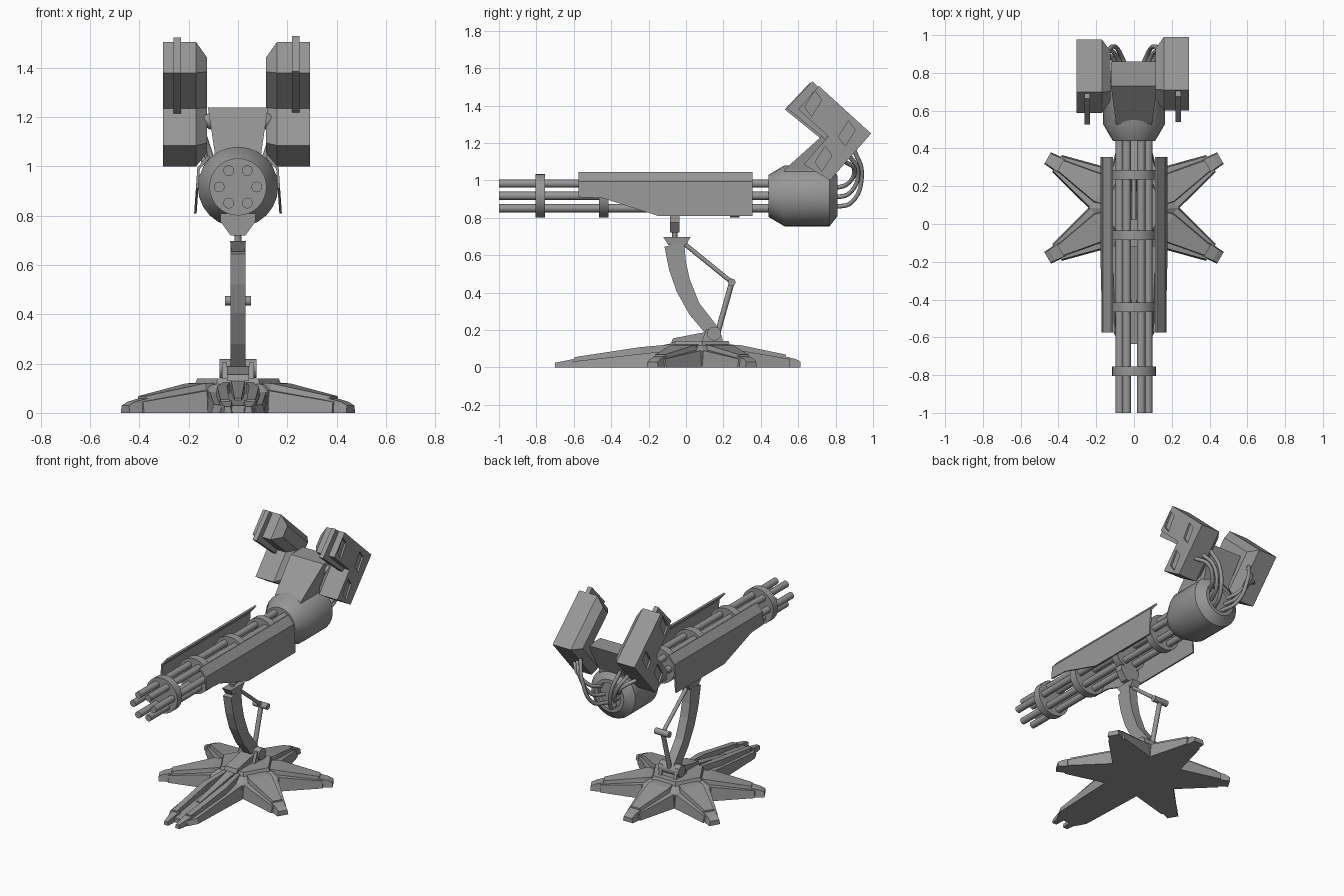
import bpy, bmesh, math
from mathutils import Vector, Matrix

cube = bpy.data.objects.get("Cube")
if cube:
    bpy.data.objects.remove(cube)

grey = bpy.data.materials.new("gunmetal_grey")
grey.use_nodes = True
grey.diffuse_color = (0.31, 0.31, 0.31, 1)
grey.node_tree.nodes["Principled BSDF"].inputs["Base Color"].default_value = (0.31, 0.31, 0.31, 1)

AXIS = 0.917       # height of the gun axis
BASE_Y = 0.085     # centre of the star base


def loft(name, rings, smooth=False):
    """Skin a list of equal-length rings and cap both ends."""
    bm = bmesh.new()
    rows = [[bm.verts.new(p) for p in ring] for ring in rings]
    n = len(rows[0])
    for a, b in zip(rows, rows[1:]):
        for i in range(n):
            j = (i + 1) % n
            bm.faces.new((a[i], a[j], b[j], b[i]))
    bm.faces.new(rows[0])
    bm.faces.new(rows[-1])
    bmesh.ops.recalc_face_normals(bm, faces=bm.faces)
    mesh = bpy.data.meshes.new(name)
    bm.to_mesh(mesh)
    bm.free()
    mesh.materials.append(grey)
    ob = bpy.data.objects.new(name, mesh)
    bpy.context.collection.objects.link(ob)
    if smooth:
        bpy.ops.object.select_all(action='DESELECT')
        ob.select_set(True)
        bpy.context.view_layer.objects.active = ob
        bpy.ops.object.shade_smooth_by_angle(angle=math.radians(35))
    return ob


def turned(name, start, end, stations, sides=16):
    """Round part between two points; stations are (distance, radius)."""
    start, end = Vector(start), Vector(end)
    d = (end - start).normalized()
    q = d.to_track_quat('Z', 'Y')
    rings = []
    for t, r in stations:
        rings.append([start + d * t + q @ Vector((r * math.cos(a), r * math.sin(a), 0))
                      for a in (math.tau * i / sides for i in range(sides))])
    return loft(name, rings, True)


def rod(name, start, end, r, sides=12):
    length = (Vector(end) - Vector(start)).length
    return turned(name, start, end, [(0, r), (length, r)], sides)


def prism(name, profile, x0, x1):
    """Extrude a (y, z) profile along x."""
    return loft(name, [[(x, y, z) for y, z in profile] for x in (x0, x1)])


def inset(profile, k):
    pts = [Vector(p) for p in profile]
    out = []
    for i, p in enumerate(pts):
        a = (p - pts[i - 1]).normalized()
        b = (pts[(i + 1) % len(pts)] - p).normalized()
        n1, n2 = Vector((a.y, -a.x)), Vector((b.y, -b.x))
        out.append(p + (n1 + n2) * k / (1 + n1.dot(n2)))
    return out


def leg_part(name, angle, sections, slope=0.0):
    """Tapered slab running outwards; sections are (reach, x0, x1, bottom, top)."""
    turn = Matrix.Translation((0, BASE_Y, 0)) @ Matrix.Rotation(math.radians(angle), 4, 'Z')
    rings = [[turn @ Vector(p) for p in ((x0, r, b), (x1, r, b), (x1 - slope, r, t), (x0 + slope, r, t))]
             for r, x0, x1, b, t in sections]
    return loft(name, rings)


# Barrel cluster and clamp rings
for i in range(6):
    a = math.tau * i / 6
    x, z = 0.076 * math.cos(a), AXIS + 0.076 * math.sin(a)
    rod(f"barrel_{i + 1}", (x, -1, z), (x, 0.5, z), 0.022)
for i, y in enumerate((-0.805, -0.465, -0.085, 0.235)):
    rod(f"barrel_ring_{i + 1}", (0, y, AXIS), (0, y + 0.05, AXIS), 0.116, 32)

# Motor housing with a recessed rear
turned("motor_housing", (0, 0.44, AXIS), (0, 1, AXIS),
       [(0, 0.112), (0.087, 0.163), (0.327, 0.163), (0.37, 0.108), (0.37, 0.085), (0.35, 0.08)], 24)

# Neck that carries the launchers
loft("neck", [[(-w, y0, z), (w, y0, z), (w, y1, z), (-w, y1, z)]
              for w, y0, y1, z in ((0.095, 0.5, 0.77, 0.97), (0.095, 0.53, 0.78, 1.06),
                                   (0.122, 0.73, 0.86, 1.24))])

# Side shields with a folded upper edge
for side, s in (("left", 1), ("right", -1)):
    rings = []
    for y, low in ((-0.575, 0.91), (-0.445, 0.905), (-0.15, 0.81), (0.355, 0.81)):
        edge = [(0.122, 1.045), (0.165, 0.995), (0.165 + (0.995 - low) * 0.07, low)]
        rings.append([(s * x, y, z) for x, z in edge] +
                     [(s * (x - 0.01), y, z - 0.006 * (z > 0.95)) for x, z in reversed(edge)])
    loft(side + "_shield", rings)

# Rocket launchers: L-shaped pods, bevelled inwards, with recessed panels
POD = [(0.71, 1.505), (0.99, 1.25), (0.77, 1.0), (0.63, 1.085), (0.76, 1.235), (0.6, 1.38)]
RIB = [(0.676, 1.53), (0.54, 1.385), (0.75, 1.215), (0.8, 1.4)]
PANEL = [(-0.05, -0.02), (0.01, 0.075), (0.05, 0.02), (-0.01, -0.075)]
for side, s, shift in (("left", 1, 0), ("right", -1, -0.012)):
    pod = [(y + shift, z) for y, z in POD]
    layers = [(0.292, pod), (0.158, pod), (0.113, inset(pod, 0.045))]
    body = loft(side + "_launcher", [[(s * (x - shift), y, z) for y, z in p] for x, p in layers])
    for cy, cz in ((0.68, 1.41), (0.86, 1.25), (0.735, 1.115)):
        shape = [(cy + shift + y * 0.9, cz + z * 0.9) for y, z in PANEL]
        cutter = prism("panel_cutter", shape, s * (0.28 - shift), s * (0.33 - shift))
        cut = body.modifiers.new("panel", 'BOOLEAN')
        cut.operation, cut.object, cut.solver = 'DIFFERENCE', cutter, 'EXACT'
        bpy.context.view_layer.objects.active = body
        bpy.ops.object.modifier_apply(modifier=cut.name)
        bpy.data.objects.remove(cutter)
    prism(side + "_launcher_rib", [(y + shift, z + shift / 2) for y, z in RIB],
          s * (0.22 - shift), s * (0.25 - shift))
    turned(side + "_launcher_pin", (s * 0.08, 0.78, 1.185), (s * 0.2, 0.78, 1.185),
           [(0, 0.035), (0.035, 0.035), (0.05, 0.025), (0.12, 0.025)])

    # Feed hoses from the housing to the pod
    for i in range(3):
        x = 0.03 + i * 0.02
        z = AXIS - 0.06 + i * 0.05
        curve = bpy.data.curves.new(f"{side}_hose_{i + 1}", 'CURVE')
        curve.dimensions = '3D'
        curve.bevel_depth, curve.bevel_resolution, curve.resolution_u = 0.012, 2, 6
        line = curve.splines.new('BEZIER')
        path = [(x, 0.79, z), (x + 0.035, 0.885 - i * 0.01, z + 0.025),
                (0.11 + i * 0.03, 0.94 - i * 0.02, 1.04 + i * 0.01), (0.15 + i * 0.04, 0.9 - i * 0.025, 1.16 - i * 0.03)]
        line.bezier_points.add(len(path) - 1)
        for point, (px, py, pz) in zip(line.bezier_points, path):
            point.co = (s * px, py, pz)
            point.handle_left_type = point.handle_right_type = 'AUTO'
        curve.materials.append(grey)
        bpy.context.collection.objects.link(bpy.data.objects.new(curve.name, curve))

# Gun cradle and swivel on top of the arm
loft("cradle", [[(-w, -0.085, z), (w, -0.085, z), (w, -0.035, z), (-w, -0.035, z)]
                for w, z in ((0.07, 0.81), (0.07, 0.775), (0.03, 0.72))])
turned("swivel", (0, -0.06, 0.68), (0, -0.06, 0.9),
       [(0, 0.014), (0.06, 0.014), (0.08, 0.024), (0.11, 0.024), (0.125, 0.014)])
loft("arm_cap", [[(-w, y0, z), (w, y0, z), (w, y1, z), (-w, y1, z)]
                 for w, y0, y1, z in ((0.028, -0.095, 0.0, 0.655), (0.032, -0.122, 0.025, 0.697))])

# Curved arm and its folding strut
ARM = [(-0.115, 0.645, -0.01, 0.67), (-0.09, 0.52, 0.0, 0.56), (-0.05, 0.405, 0.02, 0.47),
       (0.02, 0.28, 0.07, 0.345), (0.105, 0.18, 0.175, 0.21)]
loft("curved_arm", [[(-0.03, a, b), (0.03, a, b), (0.03, c, d), (-0.03, c, d)] for a, b, c, d in ARM])
rod("upper_strut", (0, -0.02, 0.67), (0, 0.245, 0.455), 0.012)
rod("lower_strut", (0, 0.245, 0.455), (0, 0.165, 0.17), 0.015)
rod("strut_elbow", (-0.052, 0.245, 0.455), (0.052, 0.245, 0.455), 0.02)

# Arm foot hinge
rod("foot_hinge", (-0.075, 0.15, 0.18), (0.075, 0.15, 0.18), 0.038)
prism("hinge_ramp", [(-0.08, 0.13), (-0.07, 0.155), (0.1, 0.188), (0.17, 0.188), (0.19, 0.13)], -0.045, 0.045)
for s in (1, -1):
    prism("hinge_cheek", [(0.08, 0.13), (0.11, 0.205), (0.18, 0.205), (0.2, 0.13)], s * 0.045, s * 0.065)


# Star base hub
def hexagon(r, z):
    return [(r * math.cos(a), BASE_Y + r * math.sin(a), z) for a in (math.tau * i / 6 for i in range(6))]


loft("base_hub", [hexagon(0.24, 0), hexagon(0.24, 0.085), hexagon(0.185, 0.115),
                  hexagon(0.175, 0.117), hexagon(0.165, 0.14)])

# Five short legs: slab, raised panel and foot
for i, angle in enumerate((-120, -60, 0, 60, 120)):
    leg_part(f"leg_{i + 1}", angle, [(0.1, -0.06, 0.06, 0, 0.1), (0.21, -0.12, 0.12, 0, 0.09),
                                     (0.47, -0.052, 0.052, 0, 0.045)], 0.008)
    leg_part(f"leg_panel_{i + 1}", angle, [(0.13, -0.07, 0.07, 0.05, 0.122), (0.2, -0.085, 0.085, 0.05, 0.12),
                                           (0.45, -0.04, 0.04, 0.02, 0.068)], 0.01)
    leg_part(f"leg_foot_{i + 1}", angle, [(0.44, -0.044, 0.044, 0, 0.06), (0.5, -0.038, 0.038, 0, 0.045),
                                          (0.528, -0.036, 0.036, 0, 0.03)], 0.006)

# Long forked front leg with twin rails
leg_part("front_leg", 180, [(0.1, -0.06, 0.06, 0, 0.1), (0.21, -0.125, 0.125, 0, 0.085),
                            (0.66, -0.108, 0.108, 0, 0.035), (0.72, -0.075, 0.075, 0, 0.03)], 0.01)
leg_part("front_leg_spine", 180, [(0.13, -0.035, 0.035, 0.05, 0.135), (0.5, -0.02, 0.02, 0.02, 0.06)], 0.006)
for side, s in (("left", -1), ("right", 1)):
    leg_part(side + "_front_rail", 180, [(0.14, s * 0.045 - 0.02, s * 0.045 + 0.02, 0.05, 0.125),
                                         (0.33, s * 0.065 - 0.027, s * 0.065 + 0.027, 0.04, 0.108),
                                         (0.68, s * 0.053 - 0.025, s * 0.053 + 0.025, 0.01, 0.055)], 0.007)
    leg_part(side + "_front_prong", 180, [(0.66, s * 0.05 - 0.03, s * 0.05 + 0.03, 0, 0.05),
                                          (0.785, s * 0.042 - 0.016, s * 0.042 + 0.016, 0, 0.025)], 0.004)
